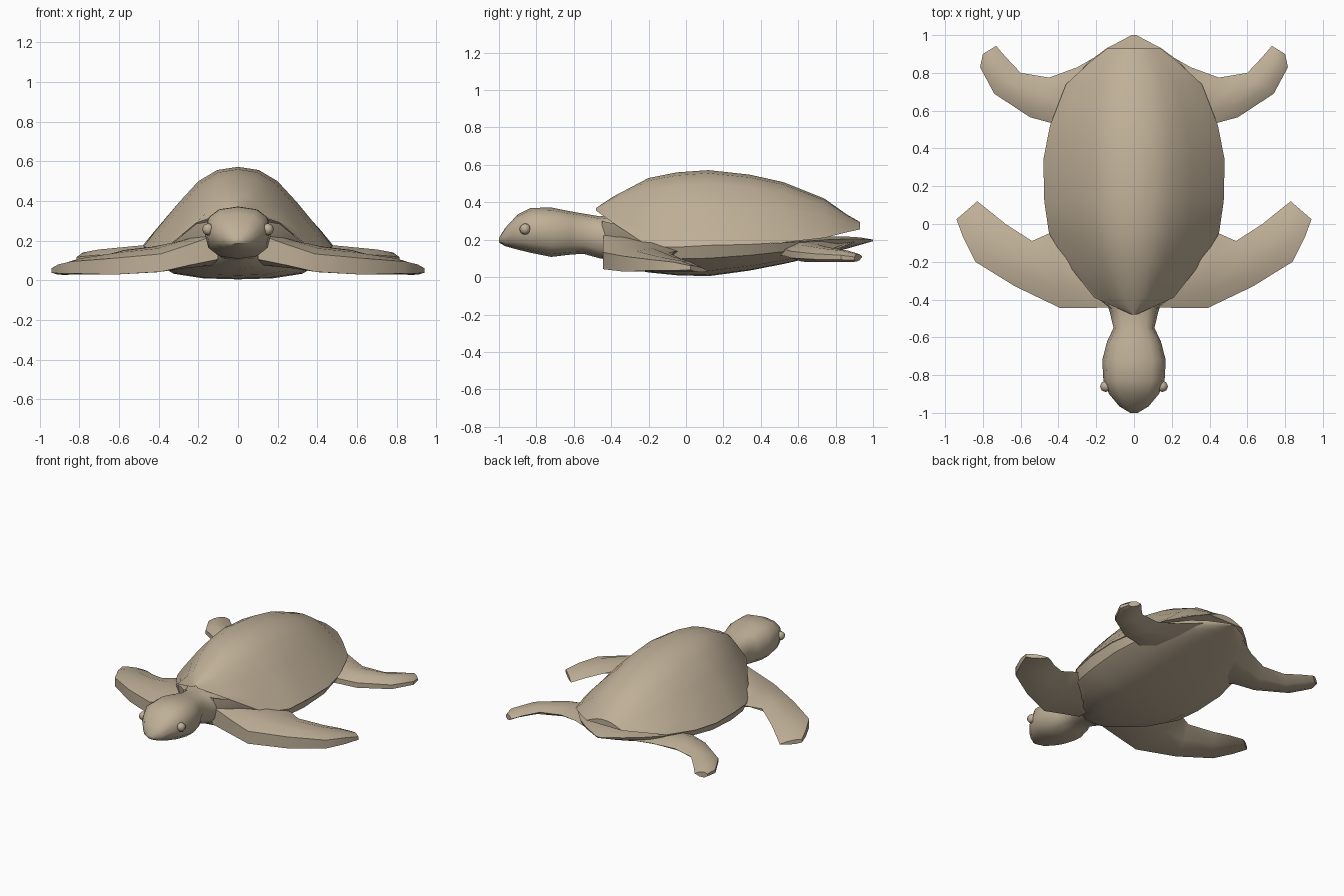
import bpy, bmesh, math
from mathutils import Vector

if "Cube" in bpy.data.objects:
    bpy.data.objects.remove(bpy.data.objects["Cube"])

tan = bpy.data.materials.new("tan")
tan.diffuse_color = (0.52, 0.43, 0.31, 1)
tan.use_nodes = True
tan.node_tree.nodes["Principled BSDF"].inputs["Base Color"].default_value = tan.diffuse_color


def finish(name, bm, mirror=False, angle=35):
    bmesh.ops.remove_doubles(bm, verts=bm.verts, dist=0.0005)
    bmesh.ops.recalc_face_normals(bm, faces=bm.faces)
    mesh = bpy.data.meshes.new(name)
    bm.to_mesh(mesh)
    bm.free()
    mesh.materials.append(tan)
    ob = bpy.data.objects.new(name, mesh)
    bpy.context.collection.objects.link(ob)
    if mirror:
        ob.modifiers.new("Mirror", 'MIRROR')
    bpy.ops.object.select_all(action='DESELECT')
    bpy.context.view_layer.objects.active = ob
    ob.select_set(True)
    bpy.ops.object.shade_smooth_by_angle(angle=math.radians(angle))
    return ob


def loft(name, rings, closed=True, caps=(True, True), mirror=False, angle=35, up=None):
    bm = bmesh.new()
    vs = [[bm.verts.new(p) for p in ring] for ring in rings]
    n = len(vs[0])
    for a, b in zip(vs, vs[1:]):
        for i in range(n if closed else n - 1):
            j = (i + 1) % n
            bm.faces.new((a[i], a[j], b[j], b[i]))
    for use, ring in zip(caps, (vs[0], vs[-1])):
        if use:
            bm.faces.new(ring)
    return finish(name, bm, mirror, angle)


def both_sides(half):
    # half runs from the right rim to the centre line
    return half + [(-u, v) for u, v in reversed(half[:-1])]


# Shell stations: y, half width, rim height, crown height
shell = [(-0.48, 0.012, 0.355, 0.37), (-0.39, 0.21, 0.29, 0.43), (-0.20, 0.36, 0.165, 0.53),
         (-0.05, 0.45, 0.16, 0.56), (0.12, 0.475, 0.17, 0.572), (0.34, 0.48, 0.175, 0.548),
         (0.52, 0.445, 0.185, 0.508), (0.74, 0.36, 0.21, 0.42), (0.86, 0.23, 0.24, 0.335),
         (0.93, 0.14, 0.255, 0.295)]
dome = both_sides([(1, 0), (0.88, 0.19), (0.63, 0.55), (0.42, 0.82), (0.22, 0.96), (0, 1)])
loft("shell", [[(u * w, y, r + v * (t - r)) for u, v in dome] for y, w, r, t in shell],
     closed=False, caps=(False, True))
loft("shell_underside", [[(u * w, y, r) for u in (1, 0, -1)] for y, w, r, t in shell[6:]],
     closed=False, caps=(False, False))

# Belly stations running back into the tail: y, half width, rim height, bottom height
belly = [(-0.45, 0.12, 0.30, 0.10), (-0.38, 0.21, 0.285, 0.06), (-0.2, 0.355, 0.166, 0.025),
         (-0.05, 0.445, 0.161, 0.01), (0.12, 0.47, 0.171, 0.005), (0.34, 0.475, 0.176, 0.035),
         (0.52, 0.44, 0.184, 0.07), (0.74, 0.345, 0.2, 0.12), (0.86, 0.24, 0.205, 0.152),
         (0.93, 0.145, 0.205, 0.172), (1.0, 0.012, 0.2, 0.192)]
dish = both_sides([(1, 1), (0.94, 0.58), (0.69, 0.17), (0.37, 0.03), (0, 0)])
loft("belly", [[(u * w, y, b + v * (r - b)) for u, v in dish] for y, w, r, b in belly],
     closed=False, caps=(True, True))
loft("tail_top", [[(w, y, r), (0, y, r + 0.05 * w), (-w, y, r)] for y, w, r, b in belly[6:]],
     closed=False, caps=(False, False))

# Head and neck stations: y, half width, top, bottom
head = [(-1.0, 0.02, 0.21, 0.185), (-0.965, 0.078, 0.265, 0.165), (-0.90, 0.132, 0.335, 0.147),
        (-0.83, 0.162, 0.37, 0.13), (-0.72, 0.168, 0.372, 0.108), (-0.62, 0.142, 0.352, 0.12),
        (-0.55, 0.108, 0.34, 0.125), (-0.46, 0.13, 0.325, 0.10), (-0.34, 0.17, 0.34, 0.09)]
rings = []
for y, w, t, b in head:
    ring = []
    for k in range(12):
        a = math.tau * k / 12
        c, s = math.cos(a), math.sin(a)
        ring.append((w * math.copysign(abs(c) ** 0.8, c), y,
                     (t + b) / 2 + (t - b) / 2 * math.copysign(abs(s) ** 0.8, s)))
    rings.append(ring)
loft("head_and_neck", rings, caps=(True, False), angle=45)

# Eyes
bm = bmesh.new()
bmesh.ops.create_uvsphere(bm, u_segments=8, v_segments=6, radius=0.03)
bmesh.ops.translate(bm, verts=bm.verts, vec=(0.15, -0.86, 0.257))
finish("eyes", bm, mirror=True, angle=60)


def flipper(name, stations, edge):
    # station: leading edge point, trailing edge point, thickness
    rings = []
    for lead, trail, th in stations:
        L, T = Vector(lead), Vector(trail)
        up = Vector((0, 0, th / 2))
        q, m = L.lerp(T, 0.25), L.lerp(T, 0.65)
        rings.append([L + up * edge, q + up, m + up * 0.8, T, m - up * 0.8, q - up, L - up * edge])
    loft(name, rings, caps=(False, True), mirror=True, angle=40)


# Front flippers
flipper("front_flippers", [
    ((0.10, -0.44, 0.17), (0.22, -0.05, 0.13), 0.17),
    ((0.24, -0.445, 0.13), (0.40, -0.03, 0.13), 0.14),
    ((0.39, -0.445, 0.088), (0.45, -0.05, 0.14), 0.12),
    ((0.63, -0.33, 0.07), (0.54, -0.09, 0.13), 0.11),
    ((0.84, -0.20, 0.065), (0.68, 0.0, 0.085), 0.08),
    ((0.905, -0.07, 0.058), (0.76, 0.065, 0.06), 0.06),
    ((0.94, 0.025, 0.05), (0.83, 0.12, 0.032), 0.03)], 0.75)

# Rear flippers
flipper("rear_flippers", [
    ((0.30, 0.46, 0.14), (0.16, 0.91, 0.19), 0.07),
    ((0.42, 0.53, 0.13), (0.30, 0.83, 0.17), 0.09),
    ((0.55, 0.565, 0.12), (0.45, 0.775, 0.15), 0.09),
    ((0.74, 0.69, 0.11), (0.60, 0.80, 0.14), 0.075),
    ((0.815, 0.83, 0.105), (0.68, 0.885, 0.125), 0.06),
    ((0.80, 0.90, 0.10), (0.73, 0.943, 0.11), 0.04)], 0.4)
